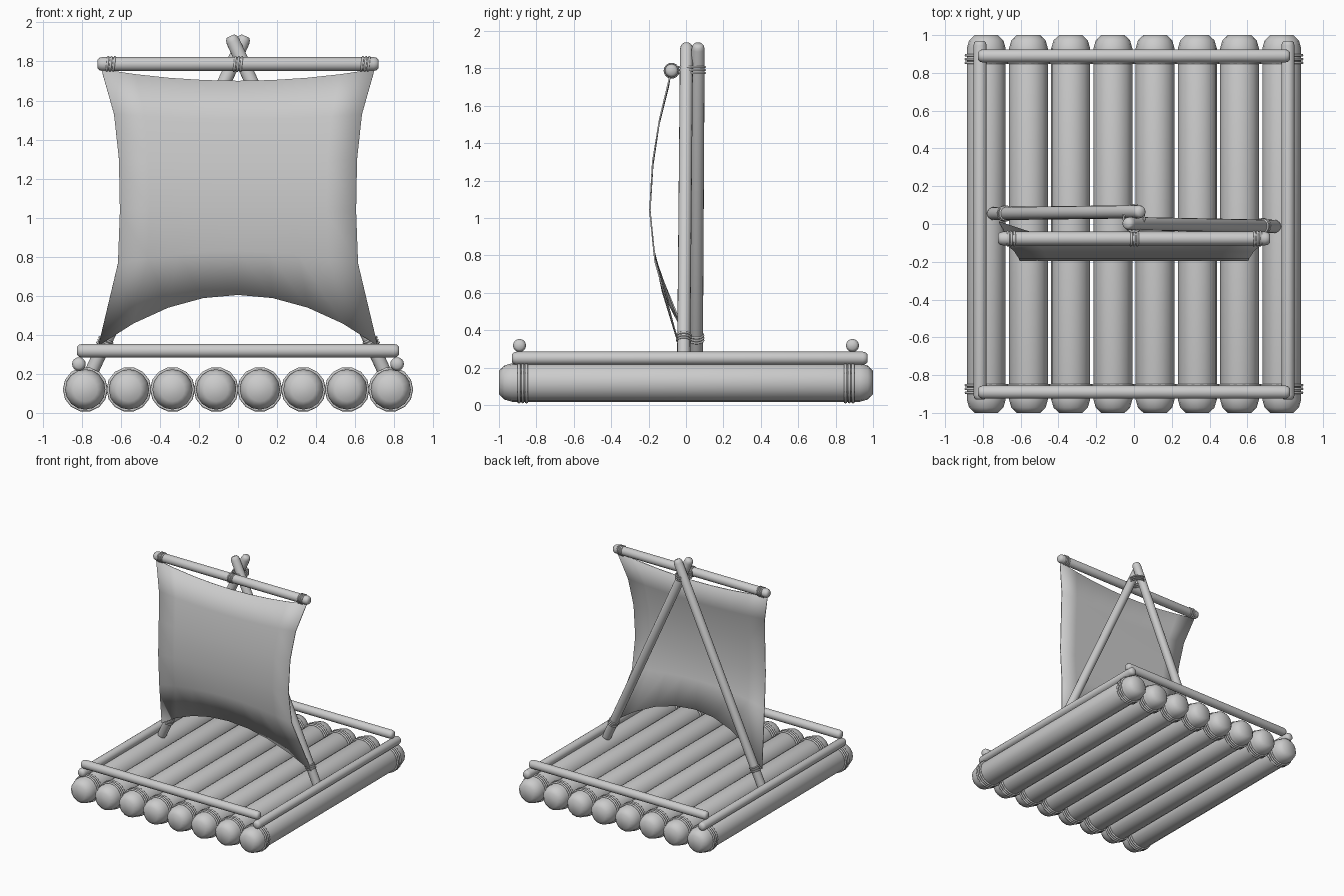
import bpy, bmesh, math
from mathutils import Vector, Matrix

if "Cube" in bpy.data.objects:
    bpy.data.objects.remove(bpy.data.objects["Cube"])


def finish(bm, name):
    bmesh.ops.recalc_face_normals(bm, faces=bm.faces)
    for f in bm.faces:
        f.smooth = True
    me = bpy.data.meshes.new(name)
    bm.to_mesh(me)
    bm.free()
    ob = bpy.data.objects.new(name, me)
    bpy.context.collection.objects.link(ob)
    return ob


def loft(bm, rings, close=False):
    n = len(rings)
    for i in range(n if close else n - 1):
        a, b = rings[i], rings[(i + 1) % n]
        for j in range(len(a)):
            k = (j + 1) % len(a)
            bm.faces.new((a[j], a[k], b[k], b[j]))


def pole(name, p0, p1, r, cap, sides=16):
    """Round pole with softly rounded ends."""
    p0, p1 = Vector(p0), Vector(p1)
    d = p1 - p0
    L = d.length
    q = d.to_track_quat('Z', 'Y')
    half = [(0.6 * r, 0), (0.88 * r, 0.4 * cap), (r, cap)]
    prof = half + [(s, L - t) for s, t in reversed(half)]
    bm = bmesh.new()
    rings = []
    for s, t in prof:
        rings.append([bm.verts.new(p0 + q @ Vector((
            s * math.cos(2 * math.pi * i / sides),
            s * math.sin(2 * math.pi * i / sides), t))) for i in range(sides)])
    loft(bm, rings)
    bm.faces.new(rings[0])
    bm.faces.new(rings[-1])
    return finish(bm, name)


def lashing(name, centre, axis, rx, ry, step=0.02, wire=0.008, tilt=0.0):
    """Three rope turns around an axis, oval if rx and ry differ."""
    q = Vector(axis).to_track_quat('Z', 'Y') @ Matrix.Rotation(tilt, 3, 'X').to_quaternion()
    bm = bmesh.new()
    n, m = 14, 6
    for turn in (-1, 0, 1):
        c = Vector(centre) + Vector(axis).normalized() * step * turn
        rings = []
        for i in range(n):
            a = 2 * math.pi * i / n
            ring = []
            for j in range(m):
                b = 2 * math.pi * j / m
                o = wire * math.cos(b)
                ring.append(bm.verts.new(c + q @ Vector((
                    (rx + o) * math.cos(a), (ry + o) * math.sin(a), wire * math.sin(b)))))
            rings.append(ring)
        loft(bm, rings, close=True)
    return finish(bm, name)


# deck logs with rope turns near both ends
for i in range(8):
    x = (i - 3.5) * 0.2235
    pole(f"deck_log_{i + 1}", (x, -1, 0.12), (x, 1, 0.12), 0.103, 0.07)
    for y, end in ((-0.873, "front"), (0.873, "back")):
        lashing(f"log_lashing_{end}_{i + 1}", (x, y, 0.12), (0, 1, 0), 0.107, 0.107)

# side rails and cross rails
for s, side in ((-1, "left"), (1, "right")):
    pole(f"side_rail_{side}", (s * 0.815, -0.93, 0.25), (s * 0.815, 0.97, 0.25), 0.035, 0.025)
for s, side in ((-1, "front"), (1, "back")):
    pole(f"cross_rail_{side}", (-0.825, s * 0.89, 0.318), (0.825, s * 0.89, 0.318), 0.035, 0.025)

# crossed mast poles, lashed where the sail corners tie on
for s, side, y0, y1 in ((-1, "left", 0.055, 0.065), (1, "right", -0.013, 0.003)):
    a, b = Vector((s * 0.755, y0, 0.20)), Vector((-s * 0.038, y1, 1.93))
    pole(f"mast_pole_{side}", a, b, 0.035, 0.03)
    lashing(f"mast_foot_lashing_{side}", a.lerp(b, 0.092), b - a, 0.037, 0.037,
            step=0.015, wire=0.006)

# yard and its lashings
pole("yard", (-0.72, -0.077, 1.787), (0.72, -0.077, 1.787), 0.036, 0.025)
for x, side in ((-0.652, "left"), (0, "middle"), (0.652, "right")):
    lashing(f"yard_lashing_{side}", (x, -0.077, 1.787), (1, 0, 0), 0.037, 0.037,
            step=0.017, wire=0.006, tilt=0.12)
lashing("mast_head_lashing", (0, 0.03, 1.79), (0, 0, 1), 0.055, 0.073,
        step=0.016, wire=0.006)

# sail: rows of edge half-width, edge z, middle z, edge y, middle y
rows = [(0.70, 1.76, 1.70, -0.085, -0.095), (0.635, 1.53, 1.50, -0.14, -0.145),
        (0.61, 1.30, 1.28, -0.178, -0.178), (0.605, 1.035, 1.04, -0.193, -0.193),
        (0.615, 0.765, 0.83, -0.165, -0.172), (0.715, 0.345, 0.605, -0.045, -0.125)]
cols = [k / 4 for k in range(-4, 5)]
bm = bmesh.new()
grid = []
for r, (w, ze, zm, ye, ym) in enumerate(rows):
    line = []
    for u in cols:
        y = ym + (ye - ym) * u * u
        if r == len(rows) - 1 and u < 0:
            y += 0.055 * u * u  # left corner reaches the rear pole
        line.append(bm.verts.new((w * u, y, zm + (ze - zm) * u * u)))
    grid.append(line)
for a, b in zip(grid, grid[1:]):
    for j in range(len(cols) - 1):
        bm.faces.new((a[j], a[j + 1], b[j + 1], b[j]))
sail = finish(bm, "sail")
mod = sail.modifiers.new("thickness", 'SOLIDIFY')
mod.thickness = 0.008
mod.offset = 0
